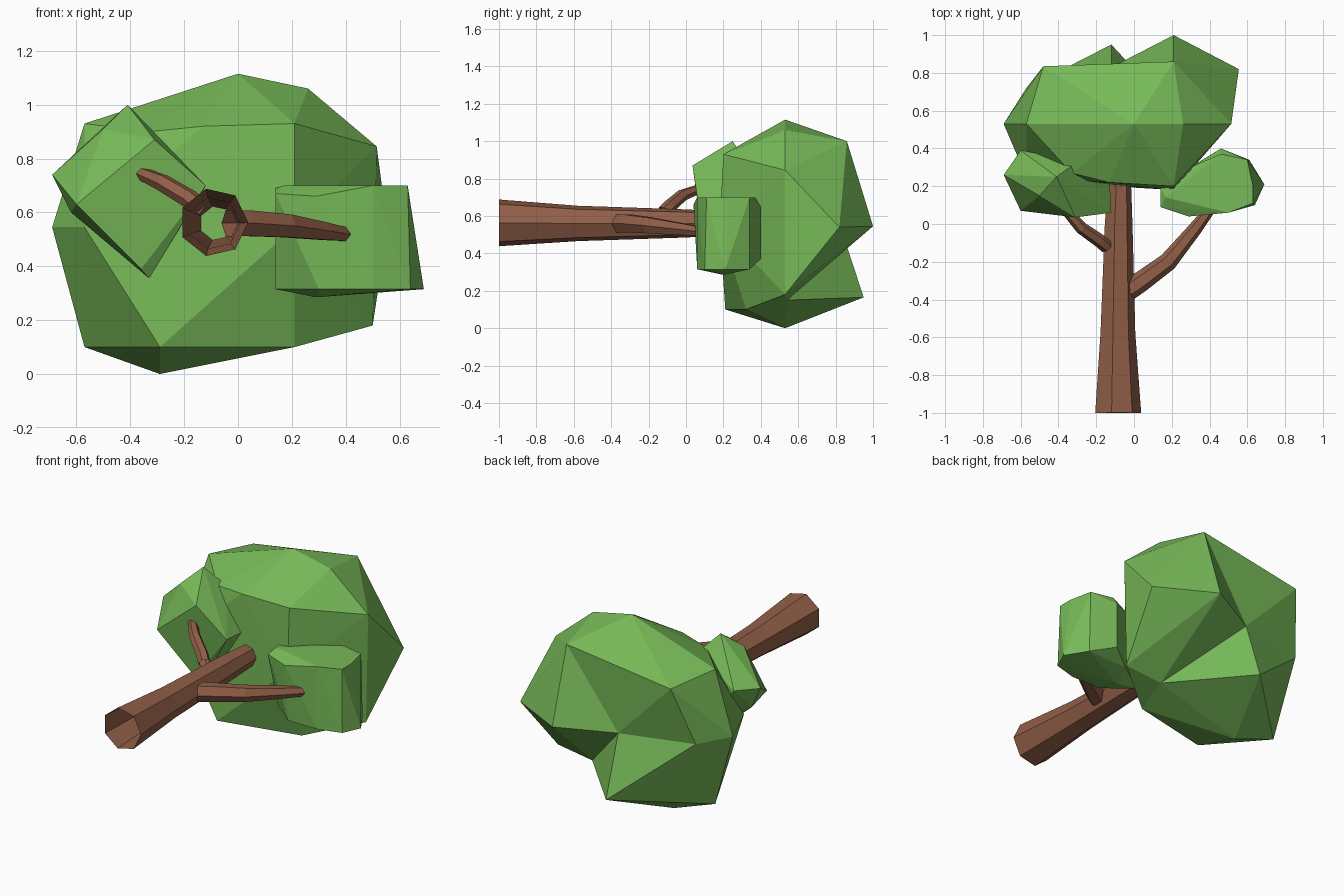
import bpy, bmesh, math
from mathutils import Vector

if "Cube" in bpy.data.objects:
    bpy.data.objects.remove(bpy.data.objects["Cube"])


def material(name, rgb):
    m = bpy.data.materials.new(name)
    m.diffuse_color = (*rgb, 1)
    m.use_nodes = True
    m.node_tree.nodes["Principled BSDF"].inputs["Base Color"].default_value = m.diffuse_color
    return m


BARK = material("bark_brown", (0.285, 0.114, 0.064))
LEAF = material("leaf_green", (0.185, 0.490, 0.098))


def finish(bm, name, mat):
    bmesh.ops.recalc_face_normals(bm, faces=bm.faces)
    mesh = bpy.data.meshes.new(name)
    bm.to_mesh(mesh)
    bm.free()
    mesh.materials.append(mat)
    obj = bpy.data.objects.new(name, mesh)
    bpy.context.collection.objects.link(obj)


def tube(name, stations, sides):
    """Tapered limb through (x, y, z, radius) stations, open at its base."""
    bm = bmesh.new()
    pts = [Vector(s[:3]) for s in stations]
    rings = []
    for i, s in enumerate(stations):
        d = (pts[min(i + 1, len(pts) - 1)] - pts[max(i - 1, 0)]).normalized()
        u = d.cross(Vector((0, 0, 1))).normalized()
        v = u.cross(d)
        ring = []
        for k in range(sides):
            a = math.tau * k / sides
            ring.append(bm.verts.new(pts[i] + s[3] * (u * math.cos(a) + v * math.sin(a))))
        rings.append(ring)
    for a, b in zip(rings, rings[1:]):
        for k in range(sides):
            n = (k + 1) % sides
            bm.faces.new((a[k], a[n], b[n], b[k]))
    bm.faces.new(rings[-1])
    finish(bm, name, BARK)


def hull(points):
    bm = bmesh.new()
    verts = [bm.verts.new(p) for p in points]
    bmesh.ops.convex_hull(bm, input=verts)
    return bm, verts


# Trunk lying along y, with its two branches
tube("trunk", [(-.09, -1, .563, .128), (-.09, -.58, .56, .097), (-.085, 0, .56, .077),
               (-.08, .2, .56, .065), (-.08, .36, .56, .045)], 7)
tube("right_branch", [(-.03, -.35, .56, .056), (.03, -.31, .56, .055), (.18, -.2, .55, .049),
                      (.32, -.03, .53, .037), (.42, .10, .515, .026)], 6)
tube("left_branch", [(-.145, -.12, .62, .036), (-.18, -.09, .65, .036),
                     (-.28, -.02, .71, .033), (-.36, .07, .745, .025)], 6)

# Side leaf clumps
bm, _ = hull([(.14, .09, .67), (.17, .14, .7), (.29, .04, .66), (.5, .06, .7), (.63, .11, .7),
              (.63, .2, .7), (.6, .34, .7), (.46, .37, .7), (.46, .4, .65), (.46, .4, .37),
              (.3, .3, .69), (.14, .19, .315), (.14, .19, .69), (.3, .06, .315),
              (.5, .06, .315), (.64, .1, .315), (.69, .21, .315), (.61, .34, .315),
              (.33, .32, .32), (.29, .2, .285)])
finish(bm, "right_leaf_clump", LEAF)

bm, _ = hull([(-.69, .26, .74), (-.41, .25, 1.0), (-.5, .15, .91), (-.31, .035, .87),
              (-.12, .06, .70), (-.13, .25, .68), (-.33, .13, .355), (-.36, .1, .39),
              (-.6, .07, .63), (-.6, .39, .75), (-.3, .33, .88), (-.2, .33, .6),
              (-.4, .36, .5), (-.62, .25, .6)])
finish(bm, "left_leaf_clump", LEAF)

# Main crown: front face, middle ring, then the back with two dents in it
front = [(.21, .2, .93), (.21, .18, .545), (-.29, .21, .1), (-.57, .25, .545),
         (-.29, .22, .545), (-.33, .27, .9), (-.13, .22, .92)]
middle = [(0, .53, 1.115), (.26, .53, 1.06), (.515, .53, .845),
          (-.57, .53, .1), (-.69, .53, .545), (-.57, .53, .93)]
back = [(.5, .53, .18), (.21, .86, 1.0), (.21, 1, .545), (-.12, .95, .165),
        (-.57, .72, .54), (-.48, .835, .9), (.555, .82, .54),
        (-.29, .53, 0), (.21, .32, .1)]
bm, verts = hull(front + middle + back)
R, T, B, S, M, L, E, D, F = verts[-9:]
rim = {T, B, S, M, L}
low = {D, F, R, S, B}
old = [f for f in bm.faces
       if set(f.verts) <= rim or set(f.verts) <= low or {S, E} <= set(f.verts)]
bmesh.ops.delete(bm, geom=old, context='FACES')
if not any({B, E, R} == set(f.verts) for f in bm.faces):
    bm.faces.new((B, E, R))
dent = bm.verts.new((-.12, .83, .53))
low_dent = bm.verts.new((.26, .54, .15))
for e in [e for e in bm.edges if e.is_boundary]:
    a, b = e.verts
    bm.faces.new((a, b, dent if {a, b} <= rim else low_dent))
bm.faces.new((B, low_dent, dent))
bm.faces.new((low_dent, S, dent))
bmesh.ops.delete(bm, geom=[e for e in bm.edges if not e.link_faces], context='EDGES')
finish(bm, "main_crown", LEAF)
